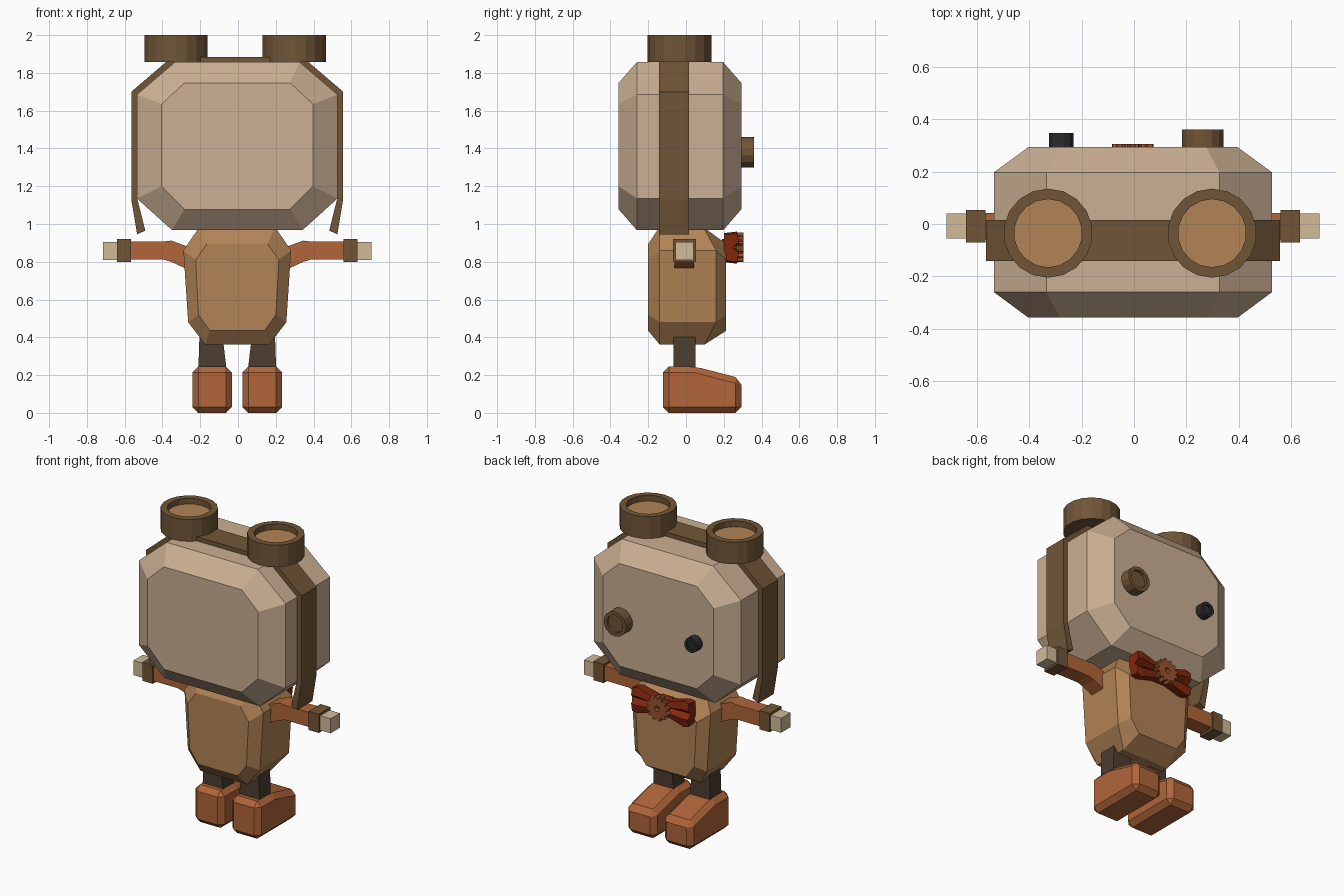
import bpy, bmesh
from math import sin, cos, tau

if "Cube" in bpy.data.objects:
    bpy.data.objects.remove(bpy.data.objects["Cube"])

CX = -0.004  # slight sideways offset of the mirrored parts


def material(name, r, g, b):
    m = bpy.data.materials.new(name)
    m.diffuse_color = tuple((c / 255) ** 2.2 for c in (r, g, b)) + (1,)
    m.use_nodes = True
    m.node_tree.nodes["Principled BSDF"].inputs["Base Color"].default_value = m.diffuse_color
    return m


SKIN = material("pale_tan", 202, 174, 146)
TAN = material("tan", 176, 130, 86)
RUST = material("rust", 175, 101, 60)
BROWN = material("brown", 112, 86, 58)
DARK = material("dark_brown", 78, 64, 50)
CREAM = material("cream", 208, 186, 150)
RED = material("dark_red", 130, 44, 22)
COPPER = material("copper", 150, 84, 50)
BLACK = material("black", 48, 48, 50)


def loft(name, rings, mat, closed=False, bevel=0):
    """Skin equal-sized rings; cap the ends, or join last to first if closed."""
    bm = bmesh.new()
    rows = [[bm.verts.new(p) for p in r] for r in rings]
    n = len(rows[0])
    pairs = list(zip(rows, rows[1:])) + ([(rows[-1], rows[0])] if closed else [])
    for a, b in pairs:
        for i in range(n):
            j = (i + 1) % n
            bm.faces.new((a[i], a[j], b[j], b[i]))
    if not closed:
        bm.faces.new(rows[0])
        bm.faces.new(rows[-1])
    bmesh.ops.recalc_face_normals(bm, faces=bm.faces[:])
    if bevel:
        bmesh.ops.bevel(bm, geom=bm.edges[:], offset=bevel, segments=1,
                        affect='EDGES', clamp_overlap=True)
    me = bpy.data.meshes.new(name)
    bm.to_mesh(me)
    bm.free()
    me.materials.append(mat)
    ob = bpy.data.objects.new(name, me)
    bpy.context.collection.objects.link(ob)
    return ob


def box(name, x0, x1, y0, y1, z0, z1, mat):
    return loft(name, [[(x, y0, z0), (x, y1, z0), (x, y1, z1), (x, y0, z1)]
                       for x in (x0, x1)], mat)


def octagon(half, y_side, y_top=None, y_bot=None):
    """Mirror four (x, z) points, listed bottom to top, into an octagon."""
    y_top = y_side if y_top is None else y_top
    y_bot = y_side if y_bot is None else y_bot
    ys = (y_bot, y_side, y_side, y_top)
    right = [(CX + x, y, z) for (x, z), y in zip(half, ys)]
    left = [(CX - x, y, z) for (x, z), y in zip(half, ys)]
    return right + left[::-1]


def ring(c, r, d, axis, n):
    """Circle of n sides, d along the axis from centre c."""
    pts = []
    for i in range(n):
        a = tau * (i + 0.5) / n
        u, v = r * cos(a), r * sin(a)
        pts.append((c[0] + u, c[1] + v, c[2] + d) if axis == 'z'
                   else (c[0] + u, c[1] + d, c[2] + v))
    return pts


def cup(name, c, r, ri, h, recess, axis, n, mat, lens_mat):
    """Cylinder with a raised rim and a recessed disc."""
    loft(name + "_rim", [ring(c, r, 0, axis, n), ring(c, r, h, axis, n),
                         ring(c, ri, h, axis, n), ring(c, ri, h - recess, axis, n)], mat)
    loft(name + "_lens", [ring(c, ri, h - recess - 0.01, axis, n),
                          ring(c, ri, h - recess + 0.003, axis, n)], lens_mat)


# Head
big = [(0.345, 0.967), (0.531, 1.135), (0.531, 1.685), (0.33, 1.857)]
small = [(0.28, 1.078), (0.40, 1.20), (0.40, 1.635), (0.28, 1.747)]
loft("head", [octagon(small, -0.357), octagon(big, -0.26),
              octagon(big, 0.197), octagon(small, 0.293)], SKIN)

# Torso
big = [(0.17, 0.363), (0.26, 0.48), (0.285, 0.86), (0.20, 0.985)]
small = [(0.145, 0.435), (0.205, 0.52), (0.22, 0.81), (0.16, 0.895)]
loft("torso", [octagon(small, -0.20), octagon(big, -0.14),
               octagon(big, 0.16, 0.09, 0.10), octagon(small, 0.213)], TAN)

# Head strap
outer = [(0.53, 0.945), (0.561, 1.13), (0.561, 1.70), (0.345, 1.885)]
inner = [(0.487, 0.965), (0.528, 1.13), (0.528, 1.685), (0.33, 1.852)]
path = list(zip(outer, inner))
path = [(s, o, i) for s, seq in ((1, path), (-1, path[::-1])) for o, i in seq]
loft("head_strap", [[(CX + s * o[0], -0.142, o[1]), (CX + s * o[0], 0.016, o[1]),
                     (CX + s * i[0], 0.016, i[1]), (CX + s * i[0], -0.142, i[1])]
                    for s, o, i in path], BROWN)

# Goggles and eyes
for x in (-0.328, 0.298):
    cup("goggle", (x, -0.035, 1.857), 0.17, 0.13, 0.143, 0.04, 'z', 18, BROWN, TAN)
cup("large_eye", (0.262, 0.285, 1.38), 0.081, 0.058, 0.075, 0.02, 'y', 14, BROWN, BROWN)
cup("small_eye", (-0.278, 0.285, 1.38), 0.048, 0.03, 0.063, 0.015, 'y', 12, BLACK, BLACK)

for s, side in ((-1, "left"), (1, "right")):
    def mx(x):
        return CX + s * x

    # Arm: sleeve, cuff and hand
    stations = [(0.22, 0.74, 0.86), (0.275, 0.765, 0.885), (0.35, 0.80, 0.912),
                (0.39, 0.812, 0.907), (0.58, 0.812, 0.907)]
    loft(side + "_sleeve", [[(mx(x), -0.06, a), (mx(x), 0.042, a),
                             (mx(x), 0.042, b), (mx(x), -0.06, b)]
                            for x, a, b in stations], RUST)
    box(side + "_cuff", mx(0.563), mx(0.637), -0.07, 0.053, 0.798, 0.92, BROWN)
    box(side + "_hand", mx(0.63), mx(0.712), -0.056, 0.041, 0.81, 0.905, CREAM)

    # Leg
    loft(side + "_leg", [[(mx(a), -0.065, z), (mx(b), -0.065, z),
                          (mx(b), 0.05, z), (mx(a), 0.05, z)]
                         for a, b, z in ((0.053, 0.207, 0.2), (0.078, 0.2, 0.41))], DARK)

    # Boot
    prof = [(-0.123, 0), (0.293, 0), (0.293, 0.182), (0.05, 0.245), (-0.123, 0.245)]
    loft(side + "_boot", [[(mx(x), y, z) for y, z in prof] for x in (0.027, 0.238)],
         RUST, bevel=0.032)

    # Bow tie wing with a pinched middle
    rings = []
    for x, h in ((0.02, 0.04), (0.17, 0.085), (0.205, 0.075)):
        rings.append([(mx(x), y, 0.875 + k * h) for y, k in
                      ((0.20, -0.9), (0.27, -1), (0.28, -0.35), (0.245, 0),
                       (0.28, 0.35), (0.27, 1), (0.20, 0.9))])
    loft(side + "_bow_wing", rings, RED)

# Bow tie knot and gear
box("bow_knot", CX - 0.045, CX + 0.045, 0.19, 0.275, 0.83, 0.92, RED)


def gear_ring(r, depth, y):
    n = 48
    return [(CX + (r + depth * (i // 2 % 2)) * cos(tau * i / n), y,
             0.877 + (r + depth * (i // 2 % 2)) * sin(tau * i / n)) for i in range(n)]


loft("bow_gear", [gear_ring(0.064, 0.016, 0.265), gear_ring(0.064, 0.016, 0.305),
                  gear_ring(0.018, 0, 0.305), gear_ring(0.018, 0, 0.265)],
     COPPER, closed=True)
